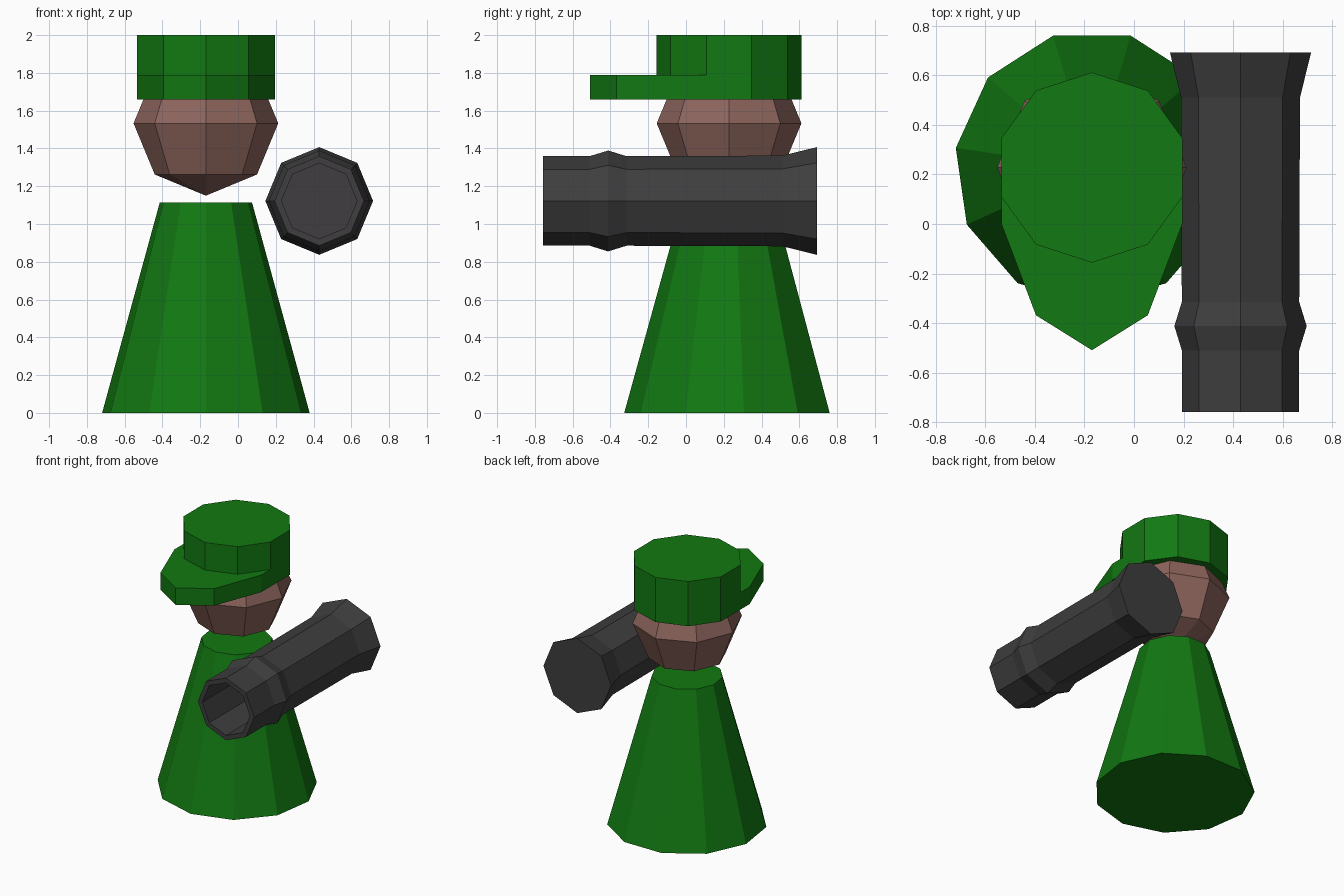
import bpy, bmesh
from math import sin, cos, pi
from mathutils import Vector

if "Cube" in bpy.data.objects:
    bpy.data.objects.remove(bpy.data.objects["Cube"])


def material(name, rgb):
    m = bpy.data.materials.new(name)
    m.diffuse_color = (*rgb, 1)
    m.use_nodes = True
    m.node_tree.nodes["Principled BSDF"].inputs["Base Color"].default_value = m.diffuse_color
    return m


def ring(n, r, z):
    """Regular polygon with its first corner facing -y."""
    return [Vector((r * sin(2 * pi * i / n), -r * cos(2 * pi * i / n), z)) for i in range(n)]


def skin_rings(name, rings, mat, place):
    """Join a stack of rings with flat faces and cap both ends."""
    bm = bmesh.new()
    rows = [[bm.verts.new(place(p)) for p in row] for row in rings]
    n = len(rows[0])
    for a, b in zip(rows, rows[1:]):
        for i in range(n):
            j = (i + 1) % n
            bm.faces.new((a[i], a[j], b[j], b[i]))
    bm.faces.new(rows[0])
    bm.faces.new(rows[-1])
    bmesh.ops.remove_doubles(bm, verts=bm.verts, dist=1e-4)
    bmesh.ops.recalc_face_normals(bm, faces=bm.faces)
    mesh = bpy.data.meshes.new(name)
    bm.to_mesh(mesh)
    bm.free()
    mesh.materials.append(mat)
    ob = bpy.data.objects.new(name, mesh)
    bpy.context.collection.objects.link(ob)
    return ob


green = material("green_cloth", (0.006, 0.19, 0.006))
skin = material("skin", (0.27, 0.13, 0.11))
dark = material("dark_metal", (0.05, 0.048, 0.05))

AXIS = Vector((-0.17, 0.228, 0))


def upright(p):
    return p + AXIS


# Body: eleven-sided tapered cone
skin_rings("body", [ring(11, 0.555, 0), ring(11, 0.247, 1.113)], green, upright)

# Head: low-poly sphere
bm = bmesh.new()
bmesh.ops.create_uvsphere(bm, u_segments=8, v_segments=4, radius=0.383)
bmesh.ops.translate(bm, verts=bm.verts, vec=AXIS + Vector((0, 0, 1.533)))
head_mesh = bpy.data.meshes.new("head")
bm.to_mesh(head_mesh)
bm.free()
head_mesh.materials.append(skin)
bpy.context.collection.objects.link(bpy.data.objects.new("head", head_mesh))


# Cap: ten-sided crown whose lower front is stretched into a peak
def peak(z):
    return [Vector((p.x, p.y * (1.92 if p.y < 0 else 1), z)) for p in ring(10, 0.384, z)]


skin_rings("cap", [peak(1.66), peak(1.79), ring(10, 0.384, 1.79), ring(10, 0.384, 2.0)],
           green, upright)

# Launcher tube: octagonal profile along y (position, radius), hollow from the front
profile = [(0.2, 0.2), (-0.758, 0.2), (-0.758, 0.237), (-0.51, 0.237), (-0.412, 0.267),
           (-0.315, 0.237), (0.51, 0.24), (0.693, 0.285)]


def along_y(p):
    return Vector((0.43 + p.x, p.z, 1.122 + p.y))


skin_rings("launcher_tube", [ring(8, r, y) for y, r in profile], dark, along_y)
